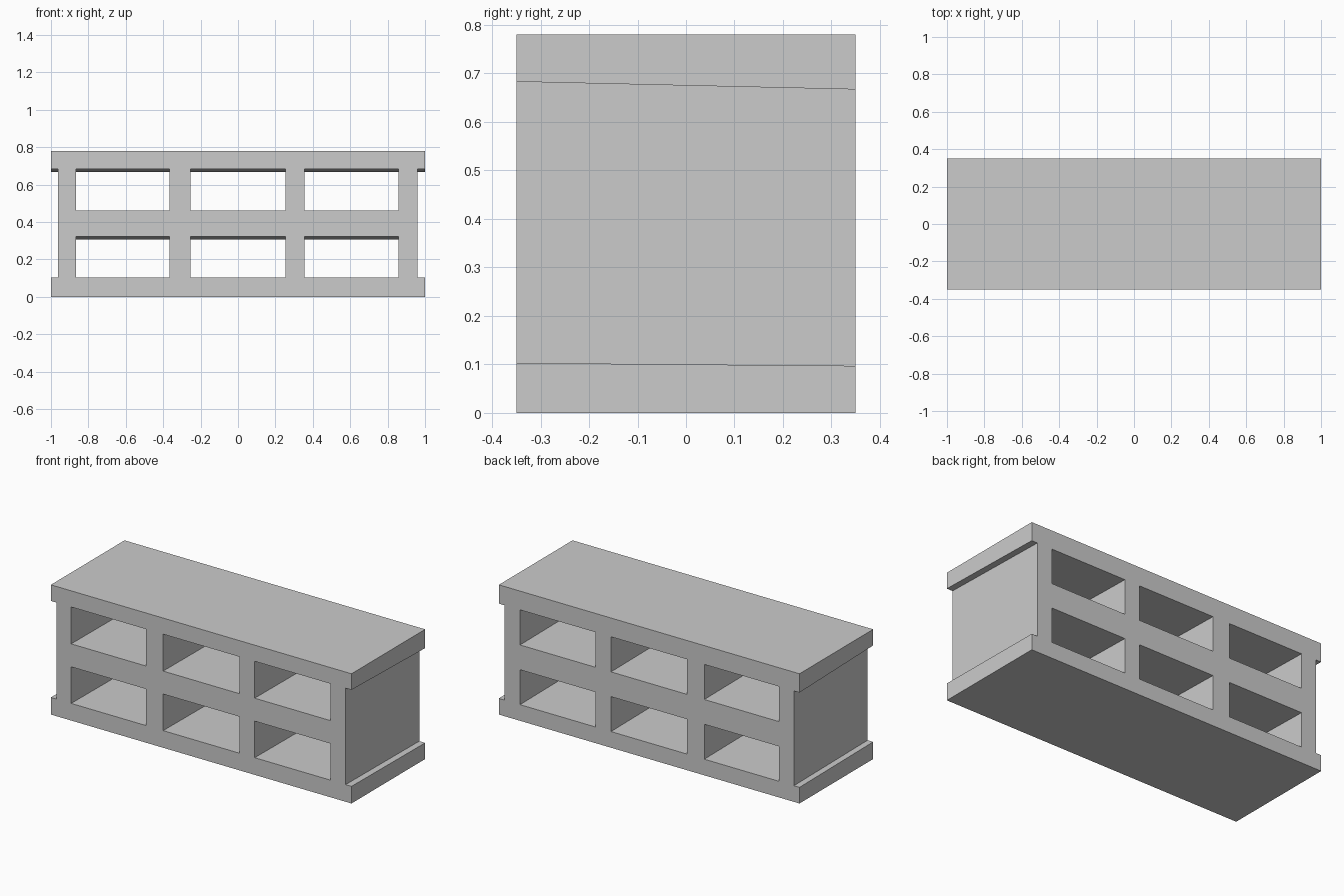
import bpy
import bmesh

if "Cube" in bpy.data.objects:
    bpy.data.objects.remove(bpy.data.objects["Cube"])

DEPTH = 0.35       # half depth
HEIGHT = 0.78


def add_block(bm, x0, x1, front, back, half_depth):
    """Six-sided block; front and back are (bottom, top) heights at y = -/+DEPTH."""
    s = half_depth / DEPTH
    mid = [(a + b) / 2 for a, b in zip(front, back)]
    slope = [(b - a) / 2 for a, b in zip(front, back)]
    cube = bmesh.ops.create_cube(bm, size=2)
    for v in cube["verts"]:
        side = 1 if v.co.y > 0 else -1
        i = 1 if v.co.z > 0 else 0
        v.co = (x1 if v.co.x > 0 else x0, side * half_depth, mid[i] + side * s * slope[i])


def make_object(name, bm):
    mesh = bpy.data.meshes.new(name)
    bmesh.ops.recalc_face_normals(bm, faces=bm.faces)
    bm.to_mesh(mesh)
    bm.free()
    obj = bpy.data.objects.new(name, mesh)
    bpy.context.collection.objects.link(obj)
    return obj


# Solid carcase
bm = bmesh.new()
add_block(bm, -1, 1, (0, HEIGHT), (0, HEIGHT), DEPTH)
shelf_unit = make_object("shelf_unit", bm)

# Cutters: slightly tilted compartments and the recesses outside the end panels
bm = bmesh.new()
rows = [((0.103, 0.323), (0.097, 0.307)),
        ((0.461, 0.683), (0.456, 0.667))]
columns = [(-0.865, -0.367), (-0.253, 0.254), (0.356, 0.859)]
for front, back in rows:
    for x0, x1 in columns:
        add_block(bm, x0, x1, front, back, DEPTH + 0.1)
for x0, x1 in [(-1.2, -0.963), (0.961, 1.2)]:
    add_block(bm, x0, x1, (0.103, 0.683), (0.097, 0.667), DEPTH + 0.1)
cutter = make_object("compartment_cutter", bm)
cutter.hide_render = True

# Cut the openings, then drop the helper
mod = shelf_unit.modifiers.new("openings", 'BOOLEAN')
mod.operation = 'DIFFERENCE'
mod.solver = 'EXACT'
mod.object = cutter
bpy.context.view_layer.objects.active = shelf_unit
shelf_unit.select_set(True)
bpy.ops.object.modifier_apply(modifier=mod.name)
bpy.data.objects.remove(cutter)
